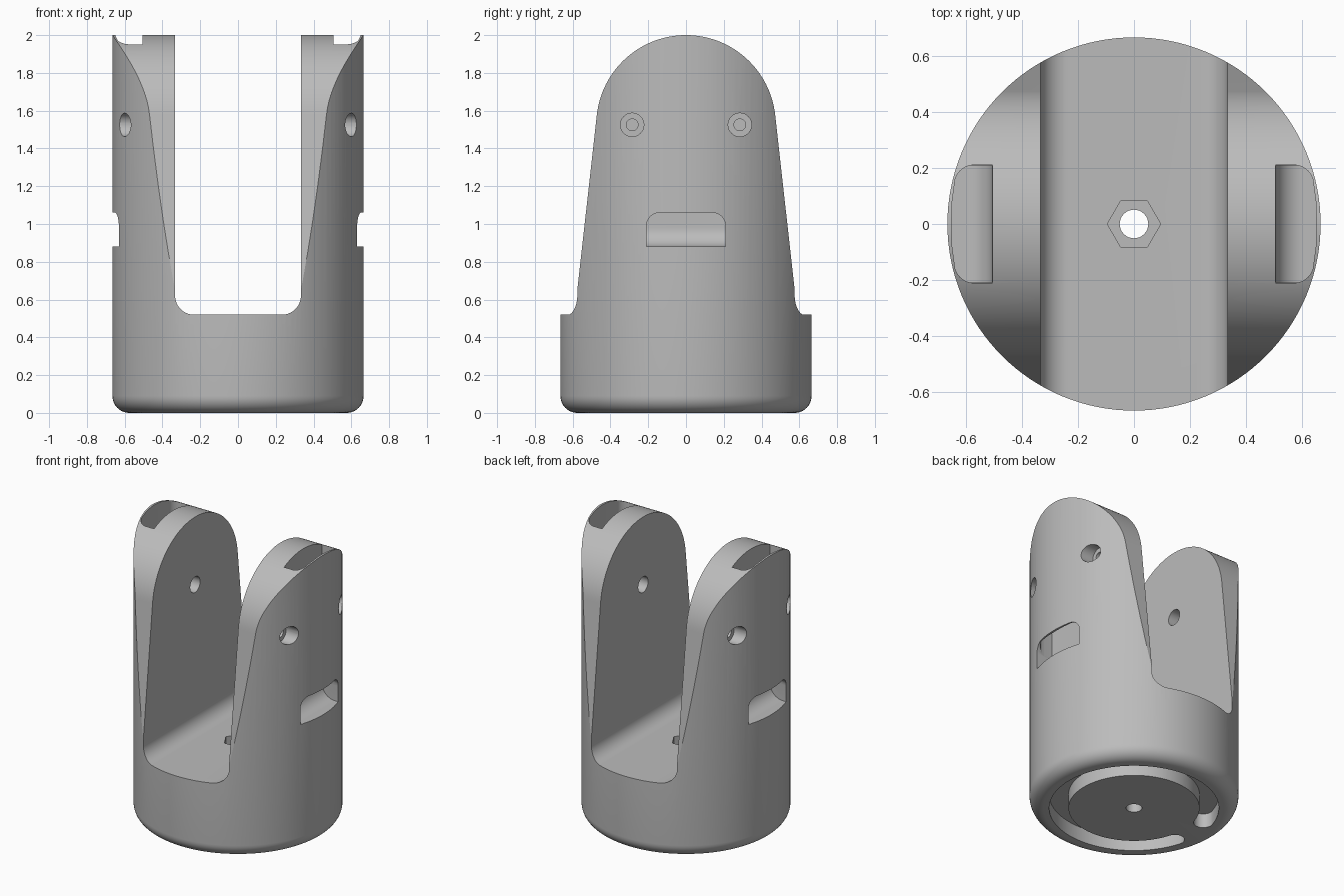
import bpy, bmesh, math
from math import sin, cos, radians

old = bpy.data.objects.get("Cube")
if old:
    bpy.data.objects.remove(old)

R = 0.665          # body radius
SLOT = 0.333       # half width of the fork opening
FLOOR = 0.52       # floor of the fork opening
PIVOT_Z = 1.525    # centre of the rounded arm tops

grey = bpy.data.materials.new("light_grey")
grey.diffuse_color = (0.5, 0.5, 0.5, 1)
grey.use_nodes = True
grey.node_tree.nodes["Principled BSDF"].inputs["Base Color"].default_value = (0.5, 0.5, 0.5, 1)


def arc(cx, cy, r, a0, a1, n=16):
    angles = [radians(a0 + (a1 - a0) * i / n) for i in range(n + 1)]
    return [(cx + r * cos(a), cy + r * sin(a)) for a in angles]


def circle(cx, cy, r, n=32):
    return arc(cx, cy, r, 0, 360, n)[:-1]


def finish(name, bm):
    bmesh.ops.recalc_face_normals(bm, faces=bm.faces[:])
    mesh = bpy.data.meshes.new(name)
    bm.to_mesh(mesh)
    bm.free()
    mesh.materials.append(grey)
    obj = bpy.data.objects.new(name, mesh)
    bpy.context.collection.objects.link(obj)
    return obj


def prism(name, outline, axis, lo, hi):
    """Extrude a 2D outline along one axis."""
    place = {"x": lambda a, b, d: (d, a, b),
             "y": lambda a, b, d: (a, d, b),
             "z": lambda a, b, d: (a, b, d)}[axis]
    bm = bmesh.new()
    low = [bm.verts.new(place(a, b, lo)) for a, b in outline]
    high = [bm.verts.new(place(a, b, hi)) for a, b in outline]
    bm.faces.new(low)
    bm.faces.new(high)
    for i in range(len(low)):
        j = (i + 1) % len(low)
        bm.faces.new((low[i], low[j], high[j], high[i]))
    return finish(name, bm)


def combine(target, cutter, operation="DIFFERENCE"):
    """Apply a boolean and throw the cutter away."""
    mod = target.modifiers.new("cut", "BOOLEAN")
    mod.operation = operation
    mod.solver = "EXACT"
    mod.object = cutter
    bpy.context.view_layer.update()
    graph = bpy.context.evaluated_depsgraph_get()
    result = bpy.data.meshes.new_from_object(target.evaluated_get(graph))
    target.modifiers.clear()
    target.data = result
    bpy.data.objects.remove(cutter)


# Round body with a filleted base, turned about z
bm = bmesh.new()
outline = [(0, 0)] + arc(R - 0.09, 0.09, 0.09, -90, 0, 10) + [(R, 2.1), (0, 2.1)]
verts = [bm.verts.new((r, 0, z)) for r, z in outline]
edges = [bm.edges.new(pair) for pair in zip(verts, verts[1:])]
bmesh.ops.spin(bm, geom=verts + edges, cent=(0, 0, 0), axis=(0, 0, 1),
               angle=math.tau, steps=128, use_duplicate=False)
bmesh.ops.remove_doubles(bm, verts=bm.verts[:], dist=0.0001)
body = finish("fork_body", bm)

# Tapered arm silhouette with round tops
half = [(0.8, -0.1), (0.8, FLOOR)] + arc(0.67, 0.61, 0.09, 270, 180, 10)
top = arc(0, PIVOT_Z, 0.475, 6, 174, 64)
mirrored = [(-y, z) for y, z in reversed(half)]
combine(body, prism("arm_shape", half + top + mirrored, "x", -1, 1), "INTERSECT")

# Fork opening with filleted floor corners
f = 0.1
opening = (arc(-SLOT + f, FLOOR + f, f, 180, 270) + arc(SLOT - f, FLOOR + f, f, 270, 360)
           + [(SLOT, 2.3), (-SLOT, 2.3)])
combine(body, prism("opening", opening, "y", -1, 1))

# Hexagonal nut pocket and bolt hole
combine(body, prism("nut_pocket", circle(0, 0, 0.095, 6), "z", 0.42, 0.7))
combine(body, prism("bolt_hole", circle(0, 0, 0.051), "z", -0.1, 0.6))

# Round-ended ring groove underneath, with a bridge on one side
inner, outer, gap = 0.417, 0.54, 17
mid, cap = (inner + outer) / 2, (outer - inner) / 2
start, end = -180 + gap, 180 - gap


def groove_end(angle, a0, a1):
    t = radians(angle)
    return arc(mid * cos(t), mid * sin(t), cap, a0, a1, 10)[1:-1]


groove = (arc(0, 0, outer, start, end, 100) + groove_end(end, end, end + 180)
          + arc(0, 0, inner, end, start, 100) + groove_end(start, start + 180, start + 360))
combine(body, prism("ring_groove", groove, "z", -0.1, 0.1))

for s in (1, -1):
    def span(a, b):
        return (min(s * a, s * b), max(s * a, s * b))

    # Blind pivot hole in the inner face
    combine(body, prism("pivot_hole", circle(0, PIVOT_Z, 0.055), "x", *span(0.3, 0.44)))

    # Counterbored screw holes in the outer face
    for y in (-0.285, 0.285):
        combine(body, prism("screw_head", circle(y, PIVOT_Z, 0.062), "x", *span(0.53, 0.8)))
        combine(body, prism("screw_hole", circle(y, PIVOT_Z, 0.031), "x", *span(0.42, 0.8)))

    # Strap channel running down from the arm top
    side = [(0.505, 0.21)] + arc(0.57, 0.14, 0.07, 90, 15, 10) + [(0.648, 0.08), (0.65, 0)]
    channel = side + [(x, -y) for x, y in reversed(side[:-1])]
    channel = [(s * x, y) for x, y in channel]
    combine(body, prism("strap_channel", channel, "z", 1.0, 2.3))

    # Strap exit window with a curved ramp
    ramp = arc(0.6055, 0.98, 0.1, 180, 270, 12) + [(0.8, 0.88), (0.8, 1.2), (0.5055, 1.2)]
    exit_cut = prism("strap_exit", [(s * x, z) for x, z in ramp], "y", -0.3, 0.3)
    w, r = 0.2095, 0.07
    window = ([(-w, 0.8), (w, 0.8)] + arc(w - r, 1.06 - r, r, 0, 90, 10)
              + arc(r - w, 1.06 - r, r, 90, 180, 10))
    combine(exit_cut, prism("window", window, "x", *span(0.4, 0.9)), "INTERSECT")
    combine(body, exit_cut)

# Smooth round surfaces, crisp edges
bpy.ops.object.select_all(action="DESELECT")
body.select_set(True)
bpy.context.view_layer.objects.active = body
bpy.ops.object.shade_smooth_by_angle(angle=radians(30))
